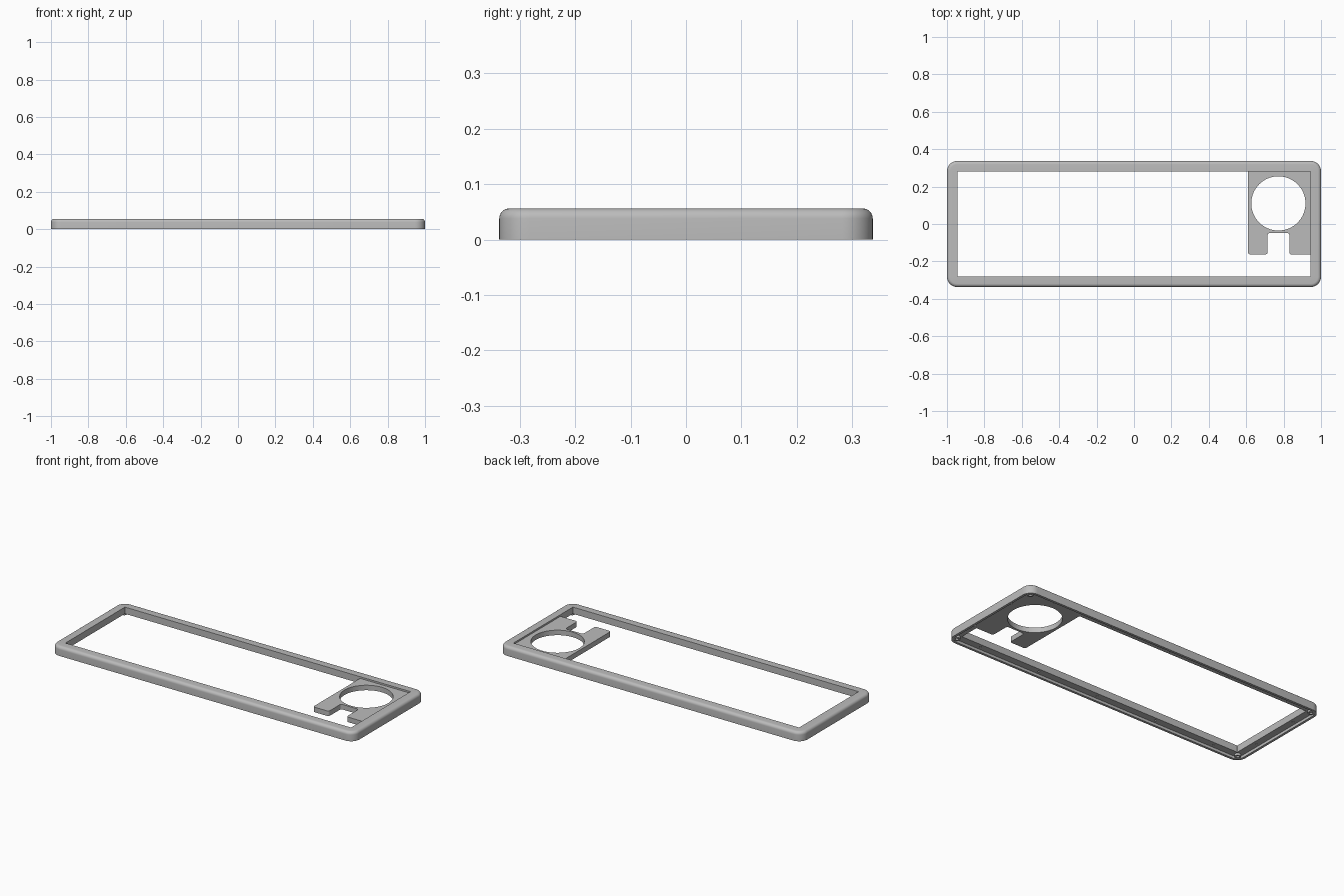
import bpy, bmesh, math
from mathutils import Vector

if "Cube" in bpy.data.objects:
    bpy.data.objects.remove(bpy.data.objects["Cube"])

W, D, H = 1.0, 0.337, 0.056          # half width, half depth, height
LEDGE, LIP, RIM = 0.016, 0.014, 0.056  # underside recess, lip and rim widths

grey = bpy.data.materials.new("plain grey")
grey.diffuse_color = (0.5, 0.5, 0.5, 1)
grey.use_nodes = True
grey.node_tree.nodes["Principled BSDF"].inputs["Base Color"].default_value = grey.diffuse_color


def finish(ob):
    ob.data.materials.clear()
    ob.data.materials.append(grey)
    bpy.ops.object.select_all(action='DESELECT')
    ob.select_set(True)
    bpy.context.view_layer.objects.active = ob
    bpy.ops.object.shade_smooth_by_angle(angle=math.radians(35))


def loft(name, loops):
    """Closed ring of surfaces through equal-length point loops."""
    bm = bmesh.new()
    rows = [[bm.verts.new(p) for p in loop] for loop in loops]
    for a, b in zip(rows, rows[1:] + rows[:1]):
        for i in range(len(a)):
            j = (i + 1) % len(a)
            bm.faces.new((a[i], a[j], b[j], b[i]))
    bmesh.ops.recalc_face_normals(bm, faces=bm.faces)
    me = bpy.data.meshes.new(name)
    bm.to_mesh(me)
    bm.free()
    ob = bpy.data.objects.new(name, me)
    bpy.context.collection.objects.link(ob)
    return ob


def rounded_rect(inset, z, r, n=10):
    pts = []
    for q, (sx, sy) in enumerate([(1, 1), (-1, 1), (-1, -1), (1, -1)]):
        cx, cy = sx * (W - inset - r), sy * (D - inset - r)
        for i in range(n + 1):
            a = math.pi / 2 * (q + i / n)
            pts.append((cx + r * math.cos(a), cy + r * math.sin(a), z))
    return pts


def circle(x, y, z, r, n=24):
    return [(x + r * math.cos(2 * math.pi * i / n),
             y + r * math.sin(2 * math.pi * i / n), z) for i in range(n)]


# Frame: lip, outer wall, rounded top edge, opening wall, recessed ledge
R, F = 0.055, 0.018
loops = [rounded_rect(LIP, LEDGE, R - LIP), rounded_rect(LIP, 0, R - LIP),
         rounded_rect(0, 0, R)]
for k in range(7):
    a = math.pi / 2 * k / 6
    ins = F * (1 - math.cos(a))
    loops.append(rounded_rect(ins, H - F + F * math.sin(a), R - ins))
loops += [rounded_rect(RIM, H, 0.002), rounded_rect(RIM, LEDGE, 0.002)]
frame = loft("frame", loops)

# Small blind holes along the ledge
mid = (LIP + RIM) / 2
spots = [(x, s * (D - mid)) for s in (-1, 1) for x in (-0.8, -0.4, 0, 0.4, 0.8)]
spots += [(s * (W - mid), y) for s in (-1, 1) for y in (-0.15, 0.15)]
bm = bmesh.new()
for x, y in spots:
    ends = [[bm.verts.new(p) for p in circle(x, y, z, 0.006, 12)]
            for z in (LEDGE - 0.01, LEDGE + 0.015)]
    for i in range(12):
        j = (i + 1) % 12
        bm.faces.new((ends[0][i], ends[0][j], ends[1][j], ends[1][i]))
    bm.faces.new(ends[0][::-1])
    bm.faces.new(ends[1])
me = bpy.data.meshes.new("hole_cutter")
bm.to_mesh(me)
bm.free()
cutter = bpy.data.objects.new("hole_cutter", me)
bpy.context.collection.objects.link(cutter)
cutter.hide_render = True
mod = frame.modifiers.new("holes", 'BOOLEAN')
mod.operation, mod.solver, mod.object = 'DIFFERENCE', 'EXACT', cutter
bpy.context.view_layer.objects.active = frame
bpy.ops.object.modifier_apply(modifier=mod.name)
bpy.data.objects.remove(cutter)
finish(frame)

# Screw bosses under the four corners
for sx in (-1, 1):
    for sy in (-1, 1):
        x, y = sx * (W - 0.037), sy * (D - 0.037)
        finish(loft("corner_boss", [circle(x, y, 0.003, 0.018),
                                    circle(x, y, LEDGE + 0.004, 0.018),
                                    circle(x, y, LEDGE + 0.004, 0.009),
                                    circle(x, y, 0.003, 0.009)]))


def fillet(corners):
    """Round each (x, y, radius) corner of a right-angled outline."""
    out = []
    for i, (x, y, r) in enumerate(corners):
        p = Vector((x, y))
        if r == 0:
            out.append(p)
            continue
        u = (Vector(corners[i - 1][:2]) - p).normalized() * r
        v = (Vector(corners[(i + 1) % len(corners)][:2]) - p).normalized() * r
        for k in range(6):
            a = math.pi / 2 * k / 5
            out.append(p + u * (1 - math.sin(a)) + v * (1 - math.cos(a)))
    return out


# Mounting plate with a round opening and a front notch
xr, yb, yf, yn, r = W - RIM + 0.002, D - RIM + 0.002, -0.163, -0.048, 0.012
outline = fillet([(0.61, yb, 0), (0.61, yf, r), (0.714, yf, r), (0.714, yn, r),
                  (0.831, yn, r), (0.831, yf, r), (xr, yf, 0), (xr, yb, 0)])
hole = [Vector(p[:2]) for p in circle(0.772, 0.11, 0, 0.145, 64)]
cu = bpy.data.curves.new("mounting_plate", 'CURVE')
cu.dimensions, cu.fill_mode = '2D', 'BOTH'
top = H - 0.010
cu.extrude = (top - LEDGE) / 2
for pts in (outline, hole):
    sp = cu.splines.new('POLY')
    sp.points.add(len(pts) - 1)
    for q, p in zip(sp.points, pts):
        q.co = (p.x, p.y, 0, 1)
    sp.use_cyclic_u = True
plate = bpy.data.objects.new("mounting_plate", cu)
plate.location.z = (top + LEDGE) / 2
bpy.context.collection.objects.link(plate)
bpy.ops.object.select_all(action='DESELECT')
plate.select_set(True)
bpy.context.view_layer.objects.active = plate
bpy.ops.object.convert(target='MESH')
plate = bpy.context.view_layer.objects.active
bm = bmesh.new()
bm.from_mesh(plate.data)
bmesh.ops.remove_doubles(bm, verts=bm.verts, dist=0.0001)
bmesh.ops.recalc_face_normals(bm, faces=bm.faces)
bm.to_mesh(plate.data)
bm.free()
finish(plate)
